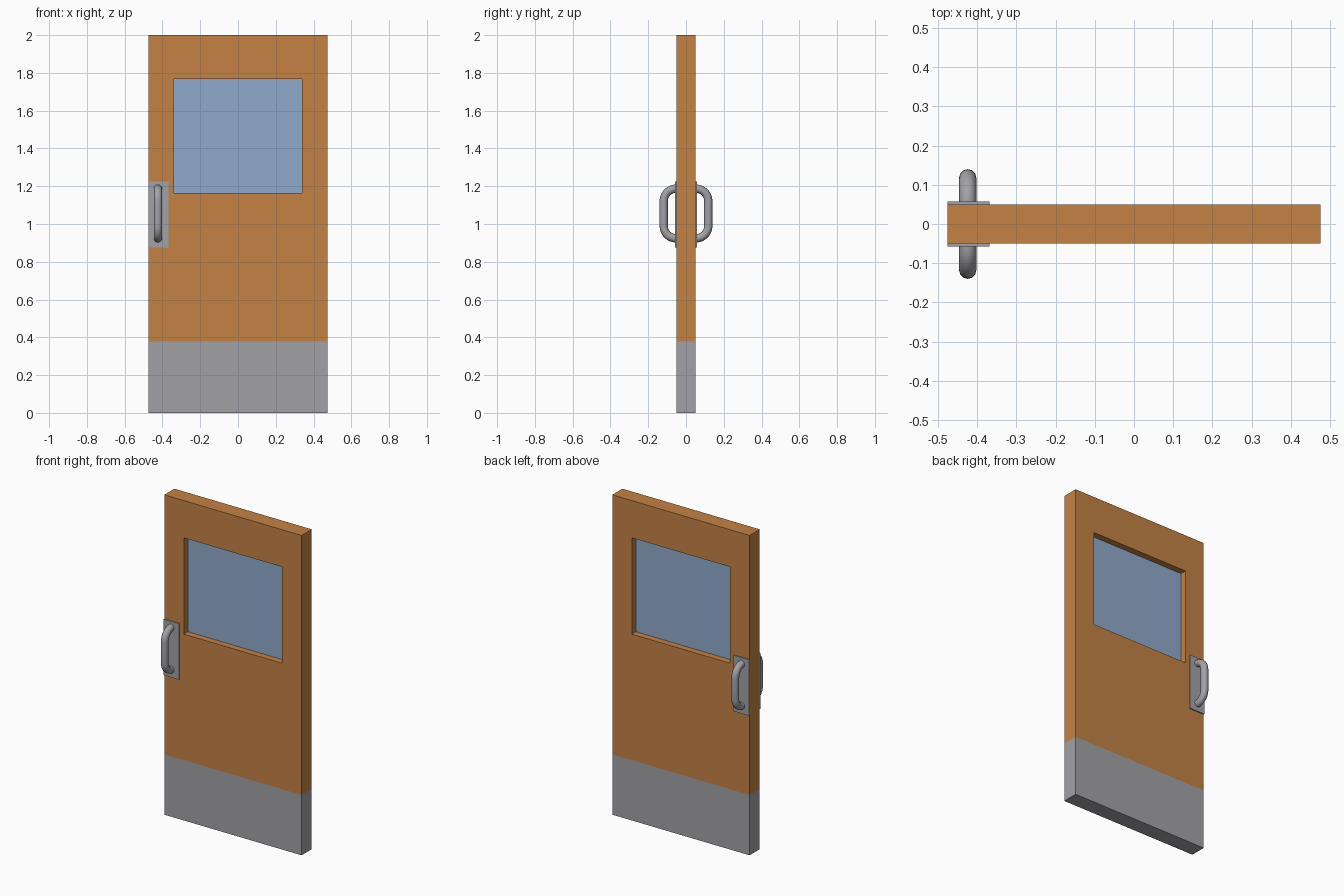
import bpy, bmesh, math

if "Cube" in bpy.data.objects:
    bpy.data.objects.remove(bpy.data.objects["Cube"])


def material(name, rgb):
    m = bpy.data.materials.new(name)
    m.diffuse_color = (*rgb, 1)
    m.use_nodes = True
    m.node_tree.nodes["Principled BSDF"].inputs["Base Color"].default_value = m.diffuse_color
    return m


WOOD = material("orange_wood", (0.55, 0.225, 0.06))
METAL = material("grey_metal", (0.365, 0.365, 0.39))
GLASS = material("blue_glass", (0.28, 0.40, 0.60))


def box(name, lo, hi, mat):
    bpy.ops.mesh.primitive_cube_add(size=1, location=[(a + b) / 2 for a, b in zip(lo, hi)])
    ob = bpy.context.object
    ob.name = name
    ob.scale = [b - a for a, b in zip(lo, hi)]
    bpy.ops.object.transform_apply(location=False, rotation=False, scale=True)
    ob.data.materials.append(mat)
    return ob


# Door leaf: a flat grid with the window cell left out, thickened both ways
xs = [-0.475, -0.34, 0.34, 0.475]
zs = [0, 0.377, 1.165, 1.767, 2]
bm = bmesh.new()
grid = [[bm.verts.new((x, 0, z)) for x in xs] for z in zs]
for j in range(len(zs) - 1):
    for i in range(len(xs) - 1):
        if (i, j) == (1, 2):
            continue
        f = bm.faces.new((grid[j][i], grid[j][i + 1], grid[j + 1][i + 1], grid[j + 1][i]))
        f.material_index = 1 if j == 0 else 0  # metal kick band at the bottom
mesh = bpy.data.meshes.new("door_leaf")
bm.to_mesh(mesh)
bm.free()
mesh.materials.append(WOOD)
mesh.materials.append(METAL)
door = bpy.data.objects.new("door_leaf", mesh)
bpy.context.collection.objects.link(door)
thick = door.modifiers.new("thickness", 'SOLIDIFY')
thick.thickness = 0.1
thick.offset = 0

# Window pane, recessed on both sides
box("window_pane", (-0.34, -0.01, 1.165), (0.34, 0.01, 1.767), GLASS)


# Pull handle: round bar bent along a U with rounded corners
def handle(name, side):
    z_lo, z_hi, reach, r, n = 0.924, 1.187, 0.118, 0.065, 8
    pts = [(0.05, z_hi)]
    for cz, start in ((z_hi - r, 90), (z_lo + r, 0)):
        for k in range(n + 1):
            a = math.radians(start - 90 * k / n)
            pts.append((reach - r + r * math.cos(a), cz + r * math.sin(a)))
    pts.append((0.05, z_lo))
    cu = bpy.data.curves.new(name, 'CURVE')
    cu.dimensions = '3D'
    cu.bevel_depth = 0.022
    cu.bevel_resolution = 4
    cu.use_fill_caps = True
    sp = cu.splines.new('POLY')
    sp.points.add(len(pts) - 1)
    for p, (y, z) in zip(sp.points, pts):
        p.co = (-0.424, side * y, z, 1)
    cu.materials.append(METAL)
    ob = bpy.data.objects.new(name, cu)
    bpy.context.collection.objects.link(ob)
    bpy.ops.object.select_all(action='DESELECT')
    ob.select_set(True)
    bpy.context.view_layer.objects.active = ob
    bpy.ops.object.convert(target='MESH')
    bpy.ops.object.shade_smooth_by_angle(angle=math.radians(40))


# Handle and backing plate on each face
for label, side in (("front", -1), ("back", 1)):
    y0, y1 = sorted((side * 0.049, side * 0.057))
    box(label + "_handle_plate", (-0.475, y0, 0.875), (-0.368, y1, 1.225), METAL)
    handle(label + "_handle", side)
